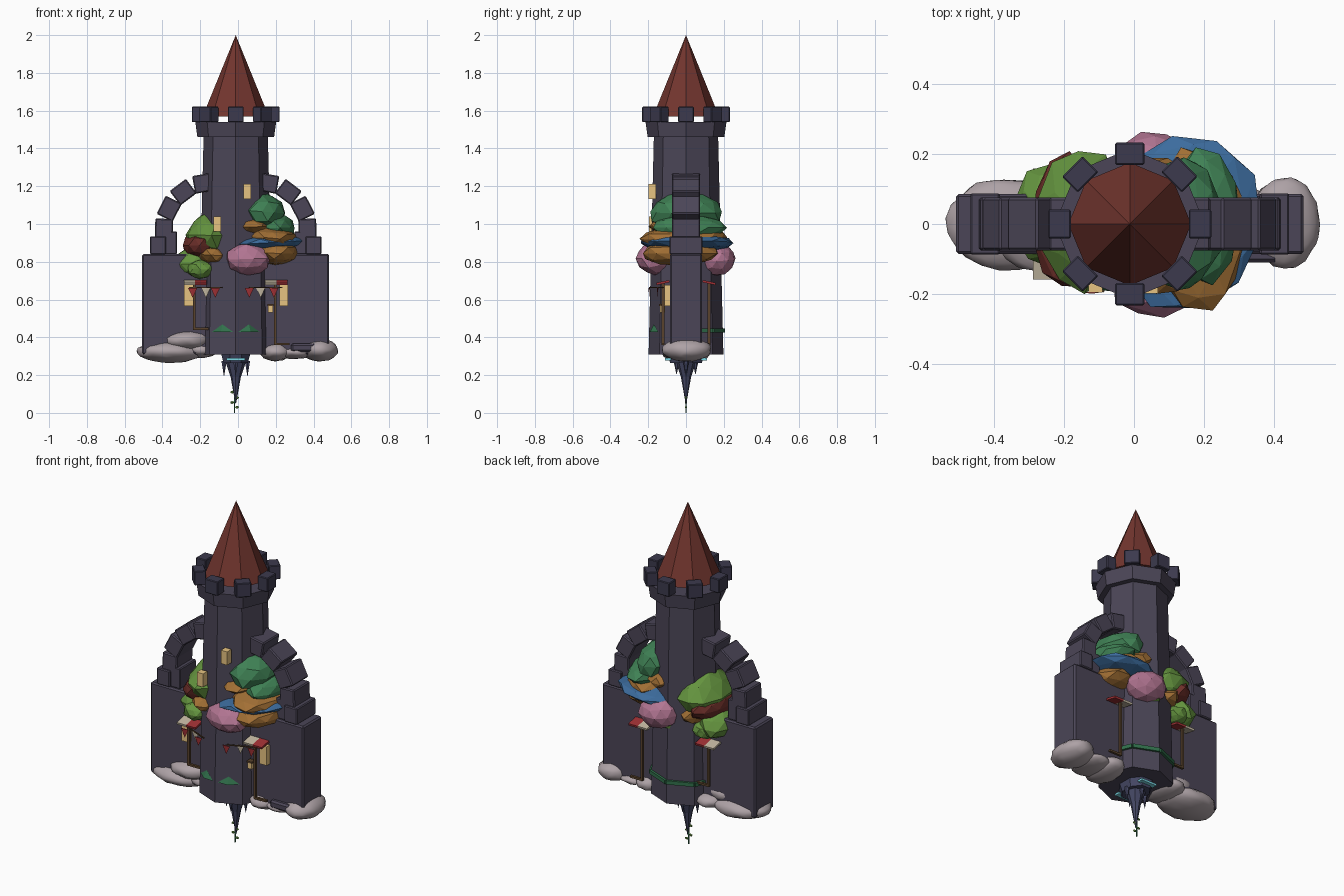
import bpy, bmesh, math, random
from mathutils import Matrix, Vector

if "Cube" in bpy.data.objects:
    bpy.data.objects.remove(bpy.data.objects["Cube"])

random.seed(4)
CX = -0.012          # tower axis
COLORS = {
    "stone": (.07, .06, .095), "stone_dark": (.045, .042, .075), "roof": (.17, .036, .028),
    "leaf": (.13, .30, .05), "fern": (.05, .22, .09), "rust": (.15, .028, .022),
    "amber": (.36, .16, .035), "blue": (.045, .15, .34), "pink": (.45, .18, .29),
    "rock": (.42, .36, .38), "glow": (.8, .55, .22), "wood": (.10, .055, .025),
    "cloth": (.55, .48, .36), "red": (.35, .03, .035), "cyan": (.2, .7, .8),
    "spike": (.06, .065, .13), "vine": (.03, .16, .07),
}
MATS = {}
for key, c in COLORS.items():
    MATS[key] = bpy.data.materials.new(key)
    MATS[key].diffuse_color = (*c, 1)


def finish(name, bm, color, smooth=False, bevel=0):
    me = bpy.data.meshes.new(name)
    bmesh.ops.recalc_face_normals(bm, faces=bm.faces)
    for f in bm.faces:
        f.smooth = smooth
    bm.to_mesh(me)
    bm.free()
    ob = bpy.data.objects.new(name, me)
    bpy.context.collection.objects.link(ob)
    me.materials.append(MATS[color])
    if bevel:
        m = ob.modifiers.new("bevel", 'BEVEL')
        m.width, m.segments = bevel, 1
    return ob


def box(name, c, s, color, rot=None, bevel=0):
    bm = bmesh.new()
    bmesh.ops.create_cube(bm, size=1)
    bm.transform(Matrix.Translation(c) @ (rot or Matrix()) @ Matrix.Diagonal((*s, 1)))
    return finish(name, bm, color, bevel=bevel)


def frustum(name, c, r1, r2, z1, z2, color, n=8, sx=1, sy=1, turn=0):
    bm = bmesh.new()
    bmesh.ops.create_cone(bm, cap_ends=True, segments=n, radius1=r1, radius2=r2, depth=abs(z2 - z1))
    bm.transform(Matrix.Translation((c[0], c[1], (z1 + z2) / 2)) @ Matrix.Diagonal((sx, sy, 1, 1))
                 @ Matrix.Rotation(turn, 4, 'Z'))
    return finish(name, bm, color)


def blob(name, c, r, color, jitter=.07, sub=2, smooth=False, point=0):
    bm = bmesh.new()
    bmesh.ops.create_icosphere(bm, subdivisions=sub, radius=1)
    for v in bm.verts:
        v.co *= 1 + random.uniform(-jitter, jitter)
        if point and v.co.z > .1:            # pull the crown to a point
            v.co.x *= 1 - point * v.co.z
            v.co.y *= 1 - point * v.co.z
    bm.transform(Matrix.Translation(c) @ Matrix.Rotation(random.uniform(-.1, .1), 4, 'Y')
                 @ Matrix.Diagonal((*r, 1)) @ Matrix.Rotation(random.random() * 6, 4, 'Z'))
    return finish(name, bm, color, smooth)


# Octagonal tower, parapet collar and roof
frustum("tower", (CX, 0), .198, .17, .31, 1.47, "stone")
frustum("parapet_collar", (CX, 0), .203, .214, 1.46, 1.54, "stone")
for i in range(8):
    a = i * math.pi / 4
    box("merlon", (CX + .2 * math.cos(a), .2 * math.sin(a), 1.58), (.064, .083, .082), "stone_dark",
        Matrix.Rotation(a, 4, 'Z'), .004)
frustum("roof", (CX, 0), .175, 0, 1.57, 2.0, "roof")

# Side walls with piers and curved buttress arches
for s in (-1, 1):
    box("side_wall", (CX + s * .31, 0, .575), (.37, .172, .53), "stone", bevel=.008)
    box("pier", (CX + s * .412, 0, .887), (.084, .175, .095), "stone", bevel=.005)
    box("inner_pier", (CX + s * .345, 0, .9), (.07, .15, .12), "stone", bevel=.005)
    for ang in (2, 27, 53, 80):
        a = math.radians(ang)
        p = (CX + s * (.125 + .255 * math.cos(a)), 0, .965 + .255 * math.sin(a))
        box("arch_block", p, (.095, .15, .108), "stone", Matrix.Rotation(-s * a, 4, 'Y'), .006)

# Foliage clusters wrapped around the tower
leaves = [
    ((-.15, .01, .94), (.125, .21, .13), "leaf", .45),
    ((-.195, .01, .885), (.095, .2, .075), "rust", 0),
    ((-.24, .02, .79), (.105, .15, .09), "leaf", 0),
    ((-.135, 0, .835), (.09, .19, .06), "amber", 0),
    ((.135, 0, 1.065), (.115, .2, .105), "fern", .15),
    ((.2, .02, .98), (.105, .19, .07), "fern", 0),
    ((.08, 0, .985), (.10, .2, .055), "amber", 0),
    ((.18, -.02, .925), (.14, .235, .06), "amber", 0),
    ((.145, .01, .9), (.215, .26, .045), "blue", 0),
    ((.2, -.03, .845), (.125, .2, .065), "amber", 0),
    ((.01, 0, .765), (.1, .205, .05), "leaf", 0),
]
for c, r, col, pt in leaves:
    blob("foliage", c, r, col, point=pt)
for s in (-1, 1):
    blob("blossom", (.055, s * .165, .815), (.12, .1, .088), "pink")
    blob("foliage_tuft", (-.2, s * .1, .76), (.07, .07, .05), "leaf")

# Rounded rocks at the foot of the walls
for c, r in [((-.36, 0, .325), (.175, .13, .06)), ((-.27, -.02, .385), (.13, .115, .055)),
             ((.2, 0, .325), (.085, .125, .052)), ((.43, .005, .335), (.1, .13, .062)),
             ((.3, 0, .32), (.1, .11, .035)), ((-.2, .02, .335), (.09, .12, .045))]:
    blob("rock", c, r, "rock", .04, 3, True)
box("rock_slab", (.345, -.09, .345), (.13, .04, .045), "stone", bevel=.01)

# Lit windows
for x, z, y, w, h in [(-.11, 1.0, -.175, .04, .078), (.048, 1.172, -.178, .04, .078),
                      (-.262, .622, -.095, .046, .11), (.243, .622, -.095, .046, .11)]:
    box("window", (x, y, z), (w, .04, h), "glow")
box("lantern", (.172, -.125, .55), (.026, .026, .036), "glow")
box("lantern_cap", (.172, -.125, .572), (.034, .034, .01), "wood")

# Striped awnings on posts, front and back
for sy in (-1, 1):
    for sx, post_z in ((-1, .44), (1, .36)):
        x = CX + sx * .215
        y = sy * .122
        tilt = Matrix.Rotation(-sy * .2, 4, 'X')
        for k in range(2):
            box("awning", (x + (k - .5) * .06, y, .69), (.06, .07, .012), ("cloth", "red")[k], tilt)
        box("awning_post", (x - .005, y, (post_z + .69) / 2), (.014, .014, .69 - post_z), "wood")
        box("post_foot", (x + .03, y, post_z + .005), (.08, .014, .012), "wood")

# Bunting flags across the front
for i, x in enumerate((-.24, -.17, -.12, .06, .12, .19)):
    frustum("flag", (x, -.15 if abs(x + .03) > .12 else -.195), 0, .024, .61, .66,
            "cloth" if i in (1, 4) else "red", n=4, sy=.15)
for s in (-1, 1):
    box("bunting_rope", (CX + s * .16, -.155, .664), (.19, .006, .006), "wood",
        Matrix.Rotation(s * .4, 4, 'Z'))

# Ivy band: strip round the back, leaf points on the front faces
for i in range(8):
    a = math.radians(22.5 + 45 * i)
    rot = Matrix.Rotation(a, 4, 'Z')
    d = Vector((math.cos(a), math.sin(a), 0))
    c = Vector((CX, 0, .437)) + d * .184
    if d.y > 0:
        box("ivy_band", c, (.018, .15, .022), "vine", rot)
    elif abs(d.x) < .5:
        bm = bmesh.new()
        bmesh.ops.create_cone(bm, cap_ends=True, segments=4, radius1=.06, radius2=0, depth=.04)
        bm.transform(Matrix.Translation(c + Vector((0, 0, .012))) @ rot @ Matrix.Diagonal((.35, 1, 1, 1)))
        finish("ivy_leaf", bm, "vine")

# Base plate, glowing slit and hanging spikes
frustum("base_plate", (CX, 0), .07, .083, .265, .312, "spike", sx=1, sy=1.3, turn=math.pi / 8)
for s in (-1, 1):
    box("glow_slit", (CX, s * .095, .284), (.1, .03, .012), "cyan")
    frustum("small_spike", (CX + s * .062, 0), 0, .016, .19, .275, "spike", n=6)
    frustum("side_spike", (CX, s * .05), 0, .016, .2, .275, "spike", n=6)
frustum("spike_upper", (CX, 0), .027, .055, .19, .272, "spike")
frustum("spike_lower", (CX, 0), .002, .027, .05, .19, "spike")

# Dangling vine with small leaves
box("vine_stem", (CX - .006, 0, .07), (.005, .005, .14), "vine")
for i, z in enumerate((.03, .055, .08, .11, .13)):
    s = (-1) ** i
    blob("vine_leaf", (CX - .006 + s * .013, 0, z), (.011, .006, .008), "leaf", 0, 1)

for m in bpy.data.materials:
    if m.users and not m.is_grease_pencil:
        m.use_nodes = True
        m.node_tree.nodes["Principled BSDF"].inputs["Base Color"].default_value = m.diffuse_color
